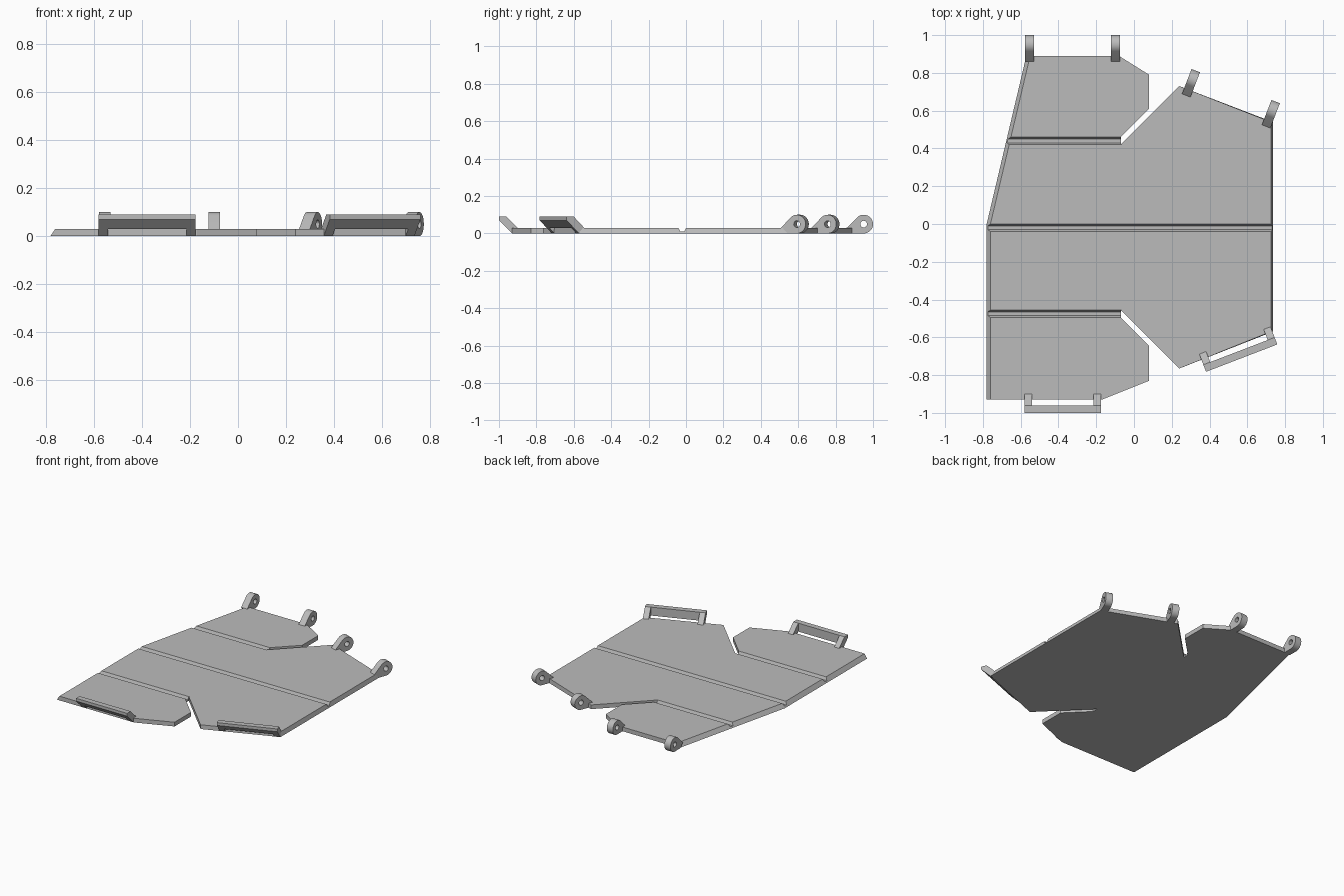
import bpy, bmesh
from math import radians, sin, cos
from mathutils import Matrix

if "Cube" in bpy.data.objects:
    bpy.data.objects.remove(bpy.data.objects["Cube"])

grey = bpy.data.materials.new("plain_grey")
grey.use_nodes = True
grey.diffuse_color = (0.5, 0.5, 0.5, 1)
grey.node_tree.nodes["Principled BSDF"].inputs["Base Color"].default_value = (0.5, 0.5, 0.5, 1)


def add_prism(bm, start, end):
    """Join two matching outlines into a closed solid."""
    a = [bm.verts.new(p) for p in start]
    b = [bm.verts.new(p) for p in end]
    bm.faces.new(a)
    bm.faces.new(b[::-1])
    n = len(a)
    for i in range(n):
        bm.faces.new((a[i], b[i], b[(i + 1) % n], a[(i + 1) % n]))


def add_profile(bm, profile, x0, x1):
    """Run a y-z profile along x."""
    add_prism(bm, [(x0, y, z) for y, z in profile], [(x1, y, z) for y, z in profile])


def finish(name, bm, matrix=Matrix()):
    bmesh.ops.recalc_face_normals(bm, faces=bm.faces)
    mesh = bpy.data.meshes.new(name)
    bm.to_mesh(mesh)
    bm.free()
    mesh.materials.append(grey)
    obj = bpy.data.objects.new(name, mesh)
    obj.matrix_world = matrix
    bpy.context.collection.objects.link(obj)
    return obj


def place(x, y, degrees):
    return Matrix.Translation((x, y, 0)) @ Matrix.Rotation(radians(degrees), 4, "Z")


def cut(obj, cutter):
    mod = obj.modifiers.new("cut", "BOOLEAN")
    mod.operation = "DIFFERENCE"
    mod.solver = "EXACT"
    mod.object = cutter
    bpy.context.view_layer.update()
    graph = bpy.context.evaluated_depsgraph_get()
    mesh = bpy.data.meshes.new_from_object(obj.evaluated_get(graph))
    obj.modifiers.clear()
    obj.data = mesh
    bpy.data.objects.remove(cutter)


# Folding panel: outline with the inward slant of the top edge as third value
THICK = 0.03
outline = [
    (-0.57, 0.89, 0.02), (-0.08, 0.89, 0), (0.08, 0.79, 0), (0.08, 0.61, 0),
    (-0.07, 0.46, 0), (-0.07, 0.42, 0), (0.24, 0.73, 0), (0.735, 0.54, -0.01),
    (0.735, -0.57, -0.01), (0.24, -0.765, 0), (-0.07, -0.455, 0), (-0.07, -0.495, 0),
    (0.08, -0.645, 0), (0.08, -0.83, 0), (-0.17, -0.93, 0), (-0.78, -0.93, 0.02),
    (-0.78, 0, 0.02),
]
bm = bmesh.new()
add_prism(bm, [(x, y, 0) for x, y, s in outline], [(x + s, y, THICK) for x, y, s in outline])
panel = finish("folding_panel", bm)

# Fold grooves
for y, x_end in ((-0.02, 0.9), (0.44, -0.066), (-0.475, -0.066)):
    bm = bmesh.new()
    half = [(0.01, 0.01), (0.02, THICK), (0.02, 0.05)]
    profile = [(y + w, z) for w, z in half] + [(y - w, z) for w, z in reversed(half)]
    add_profile(bm, profile, -0.9, x_end)
    cut(panel, finish("groove_cutter", bm))

# Pierced hinge lugs along the back, placed by the middle of their tips
R = 0.05
arc = [radians(135 - i * 225 / 24) for i in range(25)]
lug_profile = [(-R + R * cos(a), R + R * sin(a)) for a in arc]
lug_profile += [(-0.115, 0), (-0.141, THICK)]
lugs = {
    "hinge_lug_outer_right": (-0.553, 1.0, 0),
    "hinge_lug_inner_right": (-0.098, 1.0, 0),
    "hinge_lug_inner_left": (0.327, 0.812, -21),
    "hinge_lug_outer_left": (0.75, 0.648, -21),
}
for name, spot in lugs.items():
    bm = bmesh.new()
    add_profile(bm, lug_profile, -0.024, 0.024)
    lug = finish(name, bm, place(*spot))
    bm = bmesh.new()
    ring = [radians(i * 15) for i in range(24)]
    add_profile(bm, [(-R + 0.018 * cos(a), R + 0.018 * sin(a)) for a in ring], -0.1, 0.1)
    cut(lug, finish("hole_cutter", bm, place(*spot)))
    bpy.ops.object.select_all(action="DESELECT")
    lug.select_set(True)
    bpy.context.view_layer.objects.active = lug
    bpy.ops.object.shade_smooth_by_angle(angle=radians(30))

# Latch loops along the front: two sloped arms joined by a bar
bar_profile = [(0, 0.07), (0, 0.09), (-0.04, 0.09), (-0.04, 0.03)]
arm_profile = [(0, 0.07), (0, 0.09), (-0.04, 0.09), (-0.1, THICK), (-0.07, 0)]
loops = {
    "latch_loop_right": (-0.378, -1.0, 180),
    "latch_loop_left": (0.57, -0.71, 201),
}
for name, spot in loops.items():
    bm = bmesh.new()
    add_profile(bm, bar_profile, -0.163, 0.163)
    for side in (-1, 1):
        add_profile(bm, arm_profile, side * 0.163, side * 0.202)
    finish(name, bm, place(*spot))
